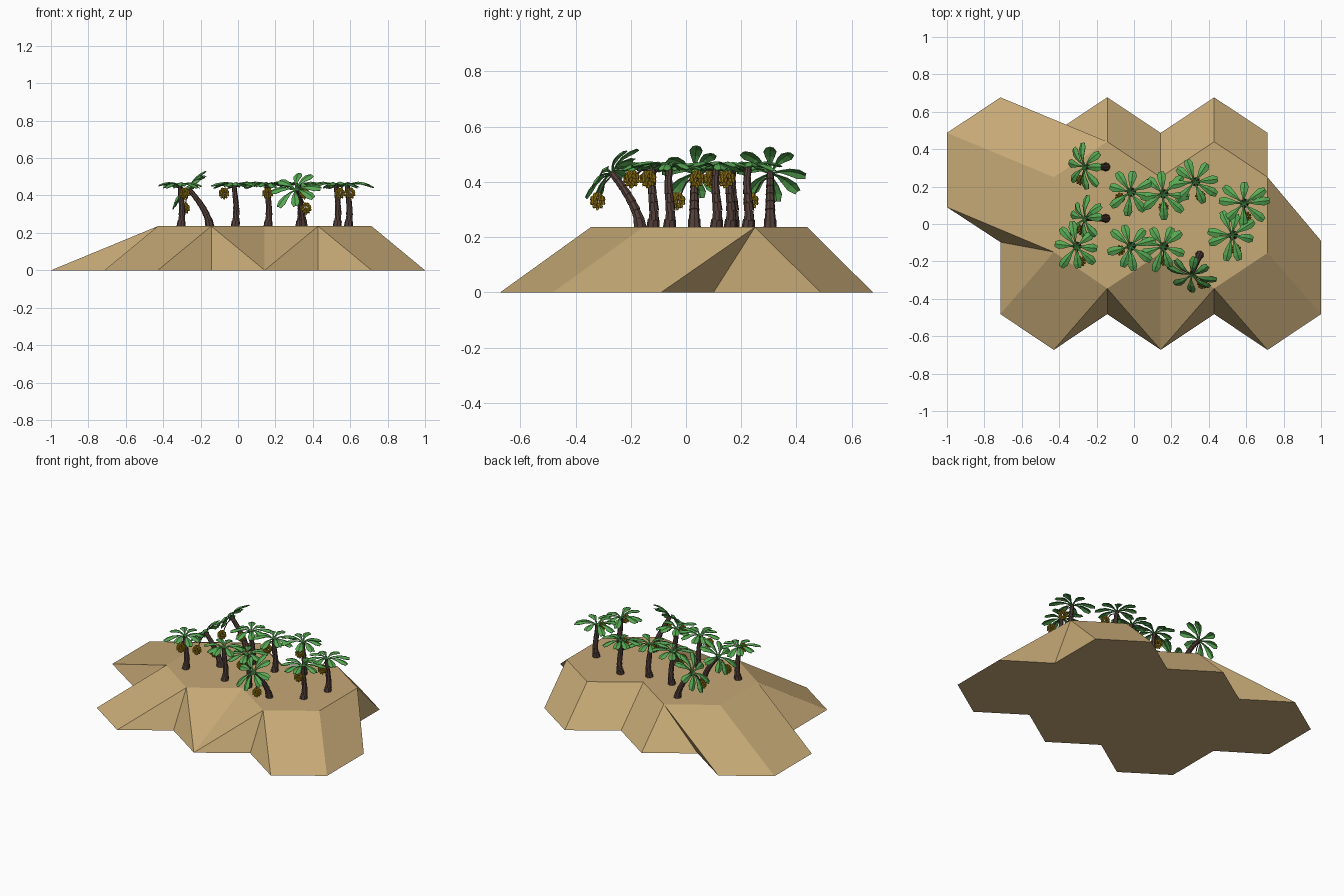
import bpy, bmesh, math, random
from mathutils import Vector, Matrix

if "Cube" in bpy.data.objects:
    bpy.data.objects.remove(bpy.data.objects["Cube"])

random.seed(4)
ZT = 0.236          # height of the plateau


def material(name, srgb):
    m = bpy.data.materials.new(name)
    m.diffuse_color = [(c / 255 / 12.92) if c < 11 else ((c / 255 + 0.055) / 1.055) ** 2.4 for c in srgb] + [1]
    m.use_nodes = True
    m.node_tree.nodes["Principled BSDF"].inputs["Base Color"].default_value = m.diffuse_color
    return m


SAND = material("sand", (198, 169, 118))
BARK = material("bark", (82, 63, 57))
LEAF = material("leaf_green", (88, 170, 84))
FRUIT = material("fruit_yellow", (190, 152, 26))


def finish(name, bm, mat, recalc=True):
    if recalc:
        bmesh.ops.recalc_face_normals(bm, faces=bm.faces)
    me = bpy.data.meshes.new(name)
    bm.to_mesh(me)
    bm.free()
    me.materials.append(mat)
    ob = bpy.data.objects.new(name, me)
    bpy.context.collection.objects.link(ob)
    return ob


# Plateau: base ring and top ring of hexagon tiles, joined by a strip rule
# (x is counted in half hexagon widths)
U = 2 / 7
base = [(-3.5, .09), (-2.5, -.097), (-2.5, -.482), (-1.5, -.673), (-.5, -.482), (.5, -.673),
        (1.5, -.482), (2.5, -.673), (3.5, -.482), (3.5, -.09), (2.5, .1), (2.5, .487),
        (1.5, .677), (.5, .487), (-.5, .677), (-1.5, .487), (-2.5, .677), (-3.5, .487)]
top = [(-1.5, -.15), (-.5, -.345), (.5, -.155), (1.5, -.345), (2.5, -.155),
       (2.5, .25), (1.5, .44), (.5, .25), (-.5, .44), (-1.5, .25)]
bm = bmesh.new()
B = [bm.verts.new((x * U, y, 0)) for x, y in base]
T = [bm.verts.new((x * U, y, ZT)) for x, y in top]
bm.faces.new(B[::-1])
bm.faces.new(T)
b = t = 0
for step in "BBQBBTTBBQQBBQQQBBQQ":     # B: next base corner, T: next top corner, Q: both
    b2, t2 = (b + (step != "T")) % len(B), (t + (step != "B")) % len(T)
    ring = [B[b]] + ([B[b2]] if b2 != b else []) + ([T[t2]] if t2 != t else []) + [T[t]]
    bm.faces.new(ring)
    b, t = b2, t2
finish("sand_plateau", bm, SAND)


def trunk(name, pts):
    """Stacked, slightly flared bark segments along a path."""
    bm = bmesh.new()
    n = len(pts) - 1
    rings = []
    for i in range(n):
        a, c = pts[i], pts[i + 1]
        q = (c - a).to_track_quat('Z', 'Y')
        r = 0.021 - 0.008 * i / n + (0.003 if i == 0 else 0)
        for p, rad in ((a, r), (c, r * (0.84 if i else 0.9))):
            rings.append([bm.verts.new(p + q @ Vector((rad * math.cos(k * math.tau / 8),
                                                       rad * math.sin(k * math.tau / 8), 0)))
                          for k in range(8)])
    for r0, r1 in zip(rings, rings[1:]):
        for k in range(8):
            bm.faces.new((r0[k], r0[(k + 1) % 8], r1[(k + 1) % 8], r1[k]))
    bm.faces.new(rings[0][::-1])
    bm.faces.new(rings[-1])
    finish(name, bm, BARK)


# Frond outline: distance, half width, height
FROND = [(0.0, .004, 0), (.035, .006, .014), (.07, .017, .018), (.105, .024, .012), (.132, .014, .001)]


def crown(name, mat, turn):
    """Paddle fronds around a centre, each folded along its midrib."""
    bm = bmesh.new()
    for k in range(8):
        a = turn + k * math.tau / 8 + random.uniform(-.18, .18)
        s = random.uniform(.84, 1.08)
        M = mat @ Matrix.Rotation(a, 4, 'Z') @ Matrix.Rotation(random.uniform(-.06, .1), 4, 'Y')
        rows = [[bm.verts.new(M @ Vector((r * s, side * w, z - abs(side) * w * .35)))
                 for side in (-1, 0, 1)] for r, w, z in FROND]
        for p, q in zip(rows, rows[1:]):
            for j in (0, 1):
                bm.faces.new((p[j], q[j], q[j + 1], p[j + 1]))
    ob = finish(name, bm, LEAF, False)
    mod = ob.modifiers.new("thickness", 'SOLIDIFY')
    mod.thickness = 0.003


def fruit(name, start, pos):
    """Hanging bunch of small fruits in rings, on a thin stalk."""
    bm = bmesh.new()
    for z, rad, n in ((.02, .012, 6), (.008, .022, 9), (-.006, .022, 9), (-.018, .013, 6), (-.026, 0, 1)):
        for k in range(n):
            a = k * math.tau / n + z * 40
            M = Matrix.Translation(pos + Vector((rad * math.cos(a), rad * math.sin(a), z)))
            M = M @ Matrix.Rotation(a, 4, 'Z') @ Matrix.Rotation(-.35, 4, 'Y') @ Matrix.Diagonal((.0062, .0062, .011, 1))
            bmesh.ops.create_icosphere(bm, subdivisions=1, radius=1, matrix=M)
    finish(name, bm, FRUIT)
    # stalk
    bm = bmesh.new()
    mid = (start + pos) / 2 + Vector((0, 0, .018))
    for p, q in ((start, mid), (mid, pos)):
        d = q - p
        M = Matrix.Translation((p + q) / 2) @ d.to_track_quat('Z', 'Y').to_matrix().to_4x4()
        bmesh.ops.create_cone(bm, cap_ends=True, segments=5, radius1=.003, radius2=.003,
                              depth=d.length, matrix=M)
    finish(name + "_stalk", bm, BARK)


# Upright palms: trunk position and fruit position
upright = [(-.305, -.12, -.285, -.2), (-.015, .17, -.075, .14), (-.015, -.12, -.075, -.14),
           (.16, .16, .158, .09), (.16, -.12, .16, -.195), (.33, .225, .355, .15),
           (.59, .11, .6, .04), (.53, -.06, .545, -.135)]
for i, (x, y, fx, fy) in enumerate(upright):
    pts = [Vector((x + .006 * math.sin(k * .6), y + .004 * math.sin(k * .9), ZT - .004 + k * .0315))
           for k in range(8)]
    trunk(f"upright_trunk_{i}", pts)
    head = pts[-1]
    crown(f"upright_crown_{i}", Matrix.Translation(head), i * 1.3)
    fruit(f"upright_fruit_{i}", head - Vector((0, 0, .012)), Vector((fx, fy, .412)))

# Leaning palms: foot position, lean direction and fruit position
leaning = [(-.15, .305, math.pi, -.285, .235), (-.15, .03, math.pi, -.285, -.03),
           (.35, -.165, math.radians(-112), .365, -.32)]
for i, (x, y, a, fx, fy) in enumerate(leaning):
    d = Vector((math.cos(a), math.sin(a), 0))
    pts = [Vector((x, y, ZT - .004)) + d * .112 * (k / 7) ** 1.45 + Vector((0, 0, .2 * (k / 7) ** .9))
           for k in range(8)]
    trunk(f"leaning_trunk_{i}", pts)
    head = pts[-1]
    tilt = Matrix.Rotation(math.radians(45), 4, Vector((0, 0, 1)).cross(d))
    crown(f"leaning_crown_{i}", Matrix.Translation(head) @ tilt, i * .7)
    fruit(f"leaning_fruit_{i}", head - Vector((0, 0, .008)), Vector((fx, fy, .332)))
